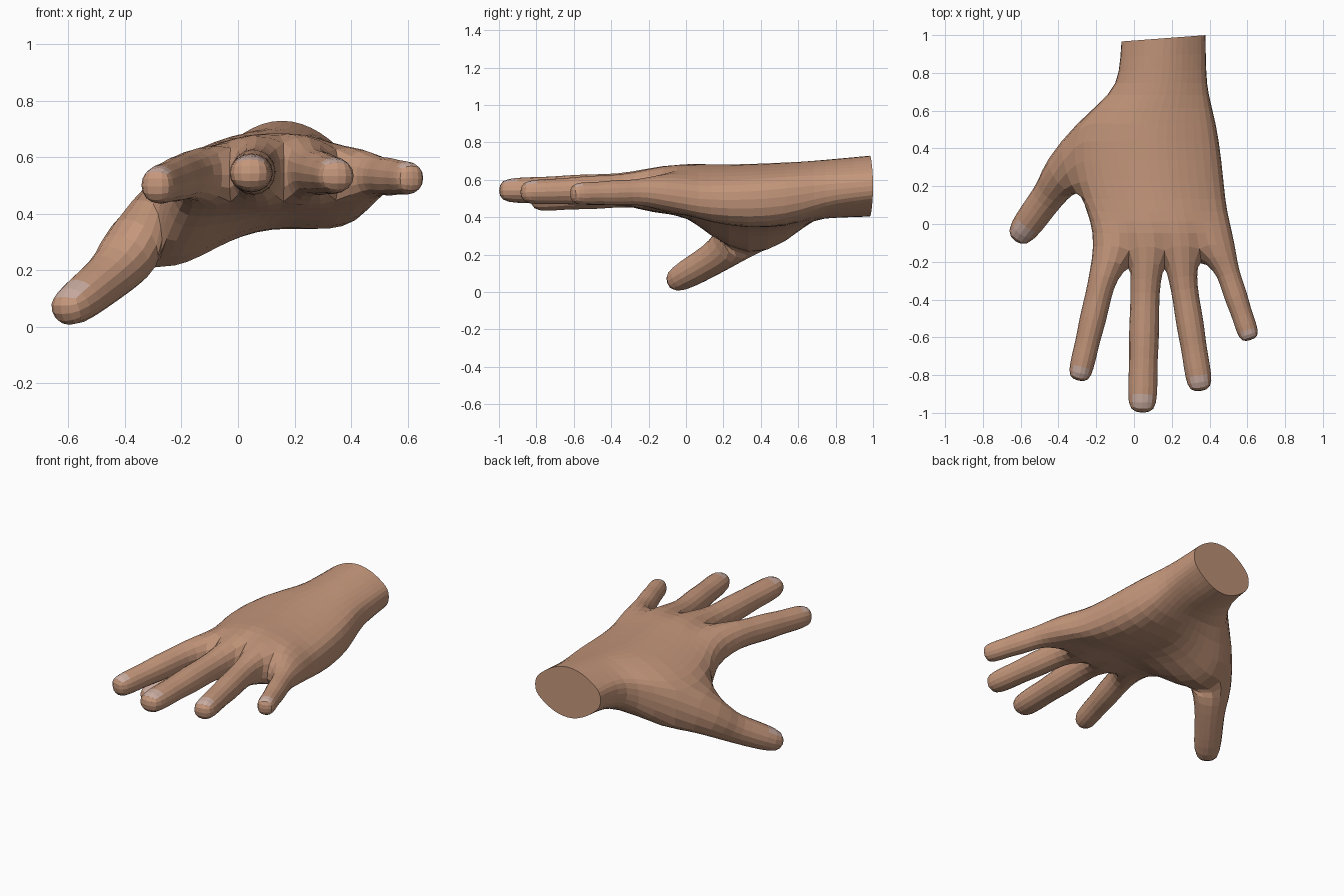
import bpy, bmesh, math
from mathutils import Vector

if "Cube" in bpy.data.objects:
    bpy.data.objects.remove(bpy.data.objects["Cube"])

bm = bmesh.new()


def ring_faces(a, b, skip=()):
    n = len(a)
    return [None if j in skip else bm.faces.new((a[j], a[(j + 1) % n], b[(j + 1) % n], b[j]))
            for j in range(n)]


# Palm cross-sections: y, left x, right x, top z (left, mid, right), bottom z (left, mid, right), pad bulge
SECTIONS = [
    (0.983, -.07, .382, .62, .733, .62, .515, .40, .515, 0),
    (0.80, -.08, .385, .62, .715, .61, .50, .395, .49, 0),
    (0.69, -.12, .395, .60, .705, .61, .43, .39, .46, .01),
    (0.54, -.31, .44, .54, .695, .60, .29, .34, .42, .04),
    (0.34, -.34, .47, .52, .685, .58, .20, .335, .41, .06),
    (0.11, -.275, .49, .55, .685, .57, .33, .385, .42, .04),
    (0.02, -.235, .51, .58, .69, .58, .41, .41, .43, .01),
    (-0.11, -.215, .54, .60, .685, .59, .445, .425, .455, 0),
]


def palm_ring(i, y, xl, xr, tl, tm, tr, bl, b_mid, br, pad):
    knuckle = i / (len(SECTIONS) - 1)
    end = i == len(SECTIONS) - 1

    def curve(l, m, r, t):
        u = t / .95
        return m + (r - l) / 2 * u + ((l + r) / 2 - m) * u * u

    ts = []
    for k in range(9):
        rnd = -math.cos(math.radians(18 * (k + 1)))
        ts.append(rnd + (.95 * (k / 4 - 1) - rnd) * knuckle)
    skew = .017 if i == 0 else 0

    def pt(t, z, dy=0):
        return bm.verts.new(((xl + xr) / 2 + (xr - xl) / 2 * t, y + skew * t + dy, z))

    top, bot = [], []
    for k, t in enumerate(ts):
        ridge = 0
        if end:
            ridge = .015 if k % 2 else (-.025 if 0 < k < 8 else 0)
        top.append(pt(t, curve(tl, tm, tr, t) + ridge))
        bot.append(pt(t, curve(bl, b_mid, br, t) - 4 * pad * t * t * (1 - t * t),
                      -.09 * (1 - t * t) if end else 0))
    right, left = pt(1, (tr + br) / 2), pt(-1, (tl + bl) / 2)
    return top + [right] + bot[::-1] + [left]


rings = [palm_ring(i, *s) for i, s in enumerate(SECTIONS)]
for i in range(len(rings) - 1):
    ring_faces(rings[i], rings[i + 1], (18, 19) if i in (3, 4) else ())

# Flat wrist cut with a sharp rim
cap = bm.faces.new(rings[0])
crease = bm.edges.layers.float.new('crease_edge')
for e in cap.edges:
    e[crease] = 1.0


def digit(loop, points, tip):
    """Grow a digit from an eight-point opening; points are (centre, half width, half height)."""
    prev = loop
    centres = [Vector(p[0]) for p in points] + [Vector(tip)]
    for i, (c, w, h) in enumerate(points):
        d = (centres[i + 1] - centres[max(i - 1, 0)]).normalized()
        side = Vector((0, 0, 1)).cross(d).normalized()
        up = d.cross(side)
        ring = []
        for k in range(8):
            a = math.radians(135 - 45 * k)
            ring.append(bm.verts.new(centres[i] + (side * w * math.cos(a) + up * h * math.sin(a)) * 1.1))
        faces = ring_faces(prev, ring)
        if i == len(points) - 1:      # nail
            faces[0].material_index = faces[1].material_index = 1
        prev = ring
    end = bm.verts.new(tip)
    for k in (0, 2, 4, 6):
        bm.faces.new((end, prev[k - 1], prev[k], prev[k + 1]))


# Four fingers: base, tip, half width / height at base, then at tip
FINGERS = [
    ((-.165, -.28, .540), (-.295, -.83, .497), .074, .087, .063, .067),
    ((.060, -.30, .550), (.043, -1.0, .543), .080, .090, .078, .065),
    ((.258, -.29, .550), (.354, -.885, .533), .074, .086, .069, .063),
    ((.488, -.23, .535), (.617, -.615, .525), .064, .072, .055, .058),
]
SHAPE = [(0, 1), (.18, .95), (.40, 1.03), (.60, .95), (.72, .98), (.86, 1), (.985, .88)]
knuckles = rings[-1]
webs = {0: knuckles[19], 8: knuckles[9]}
for j, y in ((2, -.235), (4, -.235), (6, -.19)):
    m = (knuckles[j].co + knuckles[18 - j].co) / 2
    webs[j] = bm.verts.new((m.x, y, m.z))
for n, (base, tip, w0, h0, w1, h1) in enumerate(FINGERS):
    j = 2 * n
    K = knuckles
    loop = [K[j], K[j + 1], K[j + 2], webs[j + 2], K[16 - j], K[17 - j], K[18 - j], webs[j]]
    base, tip = Vector(base), Vector(tip)
    pts = [(base.lerp(tip, f), (w0 + (w1 - w0) * f) * s, (h0 + (h1 - h0) * f) * s) for f, s in SHAPE]
    digit(loop, pts, base.lerp(tip, 1.015))

# Thumb grows from the opening in the palm's side
A, B, C = rings[3:6]
digit([A[0], B[0], C[0], C[19], C[18], B[18], A[18], A[19]],
      [((-.375, .265, .275), .118, .118), ((-.43, .18, .20), .090, .092),
       ((-.49, .10, .15), .084, .084), ((-.555, .01, .098), .082, .078),
       ((-.618, -.075, .050), .070, .062)], (-.632, -.10, .040))

bmesh.ops.delete(bm, geom=[v for v in bm.verts if not v.link_faces], context='VERTS')
bmesh.ops.recalc_face_normals(bm, faces=bm.faces[:])
mesh = bpy.data.meshes.new("hand")
bm.to_mesh(mesh)
bm.free()
hand = bpy.data.objects.new("hand", mesh)
bpy.context.collection.objects.link(hand)

for name, col in (("skin", (.56, .31, .20, 1)), ("nail", (.60, .42, .36, 1))):
    mat = bpy.data.materials.new(name)
    mat.diffuse_color = col
    mat.use_nodes = True
    mat.node_tree.nodes["Principled BSDF"].inputs["Base Color"].default_value = mat.diffuse_color
    mesh.materials.append(mat)

sub = hand.modifiers.new("rounding", 'SUBSURF')
sub.levels = sub.render_levels = 1
